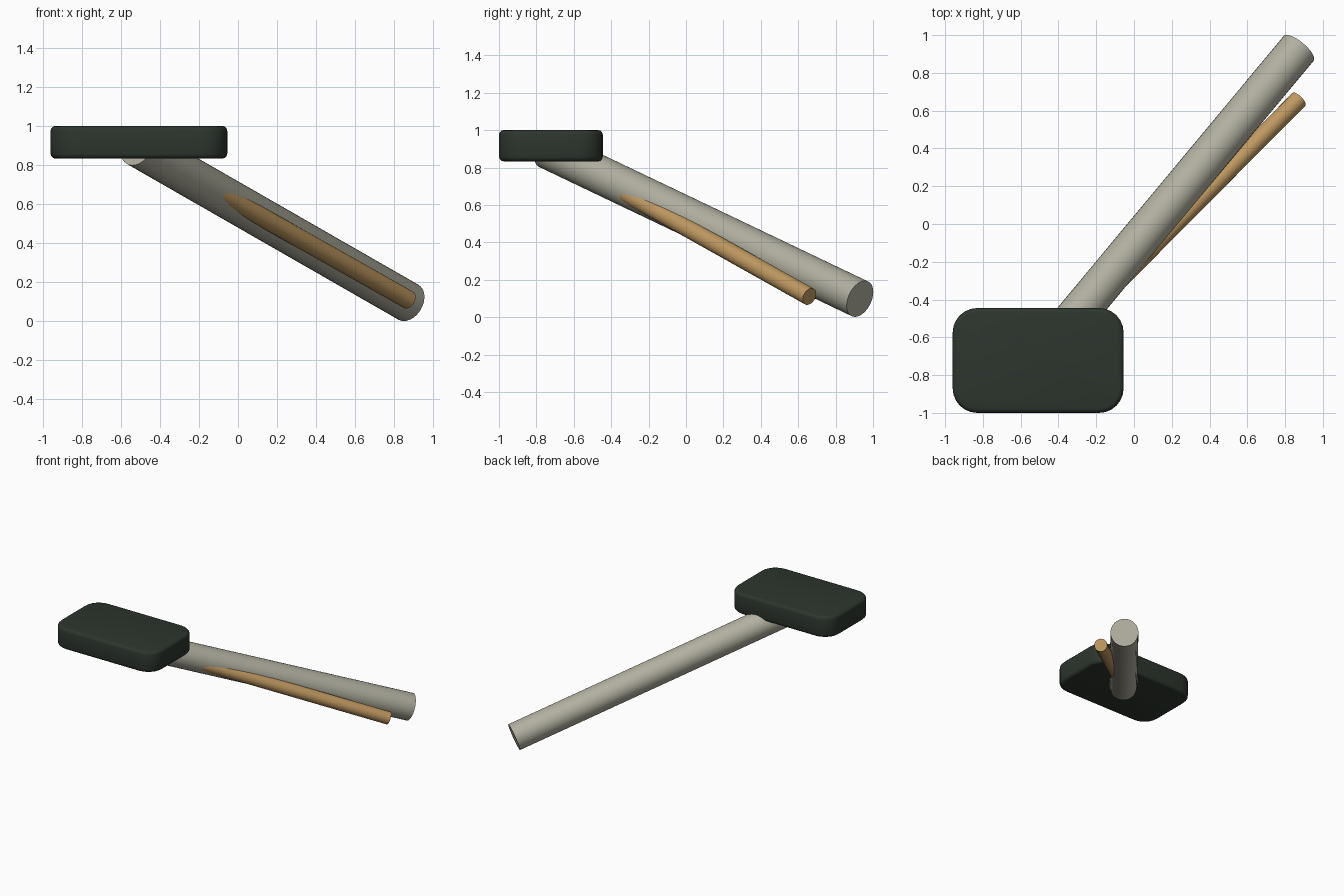
import bpy
import bmesh
import math
from mathutils import Vector

cube = bpy.data.objects.get("Cube")
if cube:
    bpy.data.objects.remove(cube, do_unlink=True)


def material(name, rgb):
    mat = bpy.data.materials.new(name)
    mat.use_nodes = True
    mat.diffuse_color = (*rgb, 1)
    mat.node_tree.nodes["Principled BSDF"].inputs["Base Color"].default_value = (*rgb, 1)
    return mat


def rod(name, start, end, radius, sides, mat):
    """Capped cylinder running between two points."""
    start, end = Vector(start), Vector(end)
    axis = end - start
    bpy.ops.mesh.primitive_cylinder_add(
        vertices=sides, radius=radius, depth=axis.length,
        location=(start + end) / 2,
        rotation=axis.to_track_quat("Z", "Y").to_euler())
    obj = bpy.context.object
    obj.name = name
    obj.data.materials.append(mat)
    bpy.ops.object.shade_smooth_by_angle(angle=math.radians(40))
    return obj


def rounded_block(name, low, high, corner, edge, mat):
    """Box with wide rounded upright corners and a narrow rim rounding."""
    low, high = Vector(low), Vector(high)
    size, centre = high - low, (low + high) / 2
    bm = bmesh.new()
    bmesh.ops.create_cube(bm, size=1)
    bmesh.ops.scale(bm, vec=size, verts=bm.verts)
    upright = [e for e in bm.edges
               if abs(e.verts[0].co.z - e.verts[1].co.z) > size.z / 2]
    bmesh.ops.bevel(bm, geom=upright, offset=corner, segments=6,
                    profile=0.5, affect="EDGES")
    rims = [e for e in bm.edges
            if abs(e.verts[0].co.z - e.verts[1].co.z) < size.z / 2]
    bmesh.ops.bevel(bm, geom=rims, offset=edge, segments=3,
                    profile=0.5, affect="EDGES")
    for face in bm.faces:
        face.smooth = True
    mesh = bpy.data.meshes.new(name)
    bm.to_mesh(mesh)
    bm.free()
    mesh.materials.append(mat)
    obj = bpy.data.objects.new(name, mesh)
    obj.location = centre
    bpy.context.collection.objects.link(obj)
    return obj


dark_green = material("dark green", (0.026, 0.036, 0.027))
stone_grey = material("stone grey", (0.44, 0.43, 0.35))
tan = material("tan", (0.53, 0.32, 0.12))

# Head block, with both rods starting inside it
rounded_block("head_block", (-0.96, -1.0, 0.833), (-0.055, -0.445, 1.0),
              0.13, 0.025, dark_green)
joint = (-0.518, -0.74, 0.895)
rod("thick_rod", joint, (0.872, 0.93, 0.098), 0.103, 32, stone_grey)
rod("thin_rod", joint, (0.873, 0.66, 0.11), 0.048, 24, tan)
